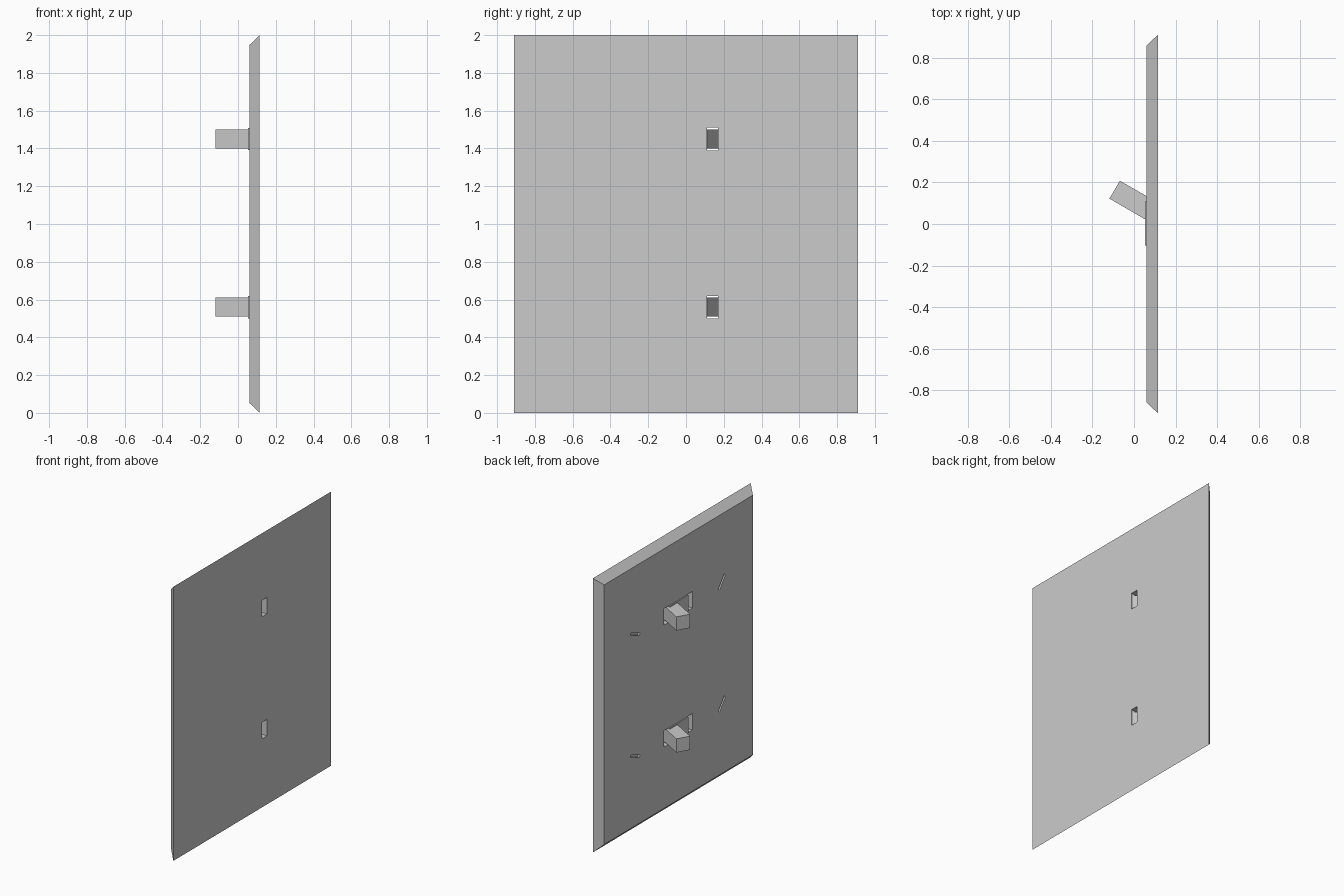
import bpy, bmesh, math
from mathutils import Vector

if "Cube" in bpy.data.objects:
    bpy.data.objects.remove(bpy.data.objects["Cube"])

FRONT, BACK = 0.06, 0.115   # plate depth along x


def box(name, lo, hi, tilt=0.0, helper=False):
    """Box between two corners, optionally tilted about x through its centre."""
    lo, hi = Vector(lo), Vector(hi)
    bm = bmesh.new()
    bmesh.ops.create_cube(bm, size=1)
    bmesh.ops.scale(bm, vec=hi - lo, verts=bm.verts)
    me = bpy.data.meshes.new(name)
    bm.to_mesh(me)
    bm.free()
    ob = bpy.data.objects.new(name, me)
    ob.location = (lo + hi) / 2
    ob.rotation_euler.x = tilt
    ob.hide_render = helper
    bpy.context.collection.objects.link(ob)
    return ob


def prism(name, outline, z0, z1):
    """Extrude an x-y outline between two heights."""
    bm = bmesh.new()
    face = bm.faces.new([bm.verts.new((x, y, z0)) for x, y in outline])
    out = bmesh.ops.extrude_face_region(bm, geom=[face])
    bmesh.ops.translate(bm, vec=(0, 0, z1 - z0),
                        verts=[v for v in out["geom"] if isinstance(v, bmesh.types.BMVert)])
    bmesh.ops.recalc_face_normals(bm, faces=bm.faces)
    me = bpy.data.meshes.new(name)
    bm.to_mesh(me)
    bm.free()
    ob = bpy.data.objects.new(name, me)
    bpy.context.collection.objects.link(ob)
    return ob


# Wall plate with a chamfered front rim
plate = box("wall_plate", (FRONT, -0.91, 0), (BACK, 0.91, 2))
for v in plate.data.vertices:
    if v.co.x < 0:
        v.co.y -= math.copysign(0.053, v.co.y)
        v.co.z -= math.copysign(0.053, v.co.z)

cutters = []
for tag, z in (("lower", 0.56), ("upper", 1.45)):
    # Toggle opening: shallow on one side, through the plate on the other
    cutters.append(box(f"{tag}_opening_cutter", (0, -0.16, z - 0.06), (0.095, 0.13, z + 0.06), helper=True))
    cutters.append(box(f"{tag}_through_cutter", (0, 0.11, z - 0.06), (0.2, 0.17, z + 0.06), helper=True))
    # Screw slots, each turned to its own angle
    for side, y, ang in (("left", 0.5, 0.37), ("right", -0.5, -0.91)):
        cutters.append(box(f"{tag}_{side}_screw_slot_cutter", (0.04, y - 0.055, z - 0.008),
                           (0.075, y + 0.055, z + 0.008), ang, True))
    # Rocker base behind the toggle
    box(f"{tag}_rocker_base", (0.053, -0.104, z - 0.059), (0.1, 0.109, z + 0.059))
    # Toggle lever, leaning 30 degrees
    prism(f"{tag}_toggle", [(-0.118, 0.122), (-0.068, 0.208), (0.104, 0.109), (0.054, 0.022)],
          z - 0.05, z + 0.05)

for c in cutters:
    m = plate.modifiers.new(c.name, 'BOOLEAN')
    m.operation, m.solver, m.object = 'DIFFERENCE', 'EXACT', c

# Bake the cuts and drop the cutters
bpy.context.view_layer.update()
dg = bpy.context.evaluated_depsgraph_get()
baked = bpy.data.meshes.new_from_object(plate.evaluated_get(dg))
plate.modifiers.clear()
plate.data = baked
for c in cutters:
    bpy.data.objects.remove(c)
